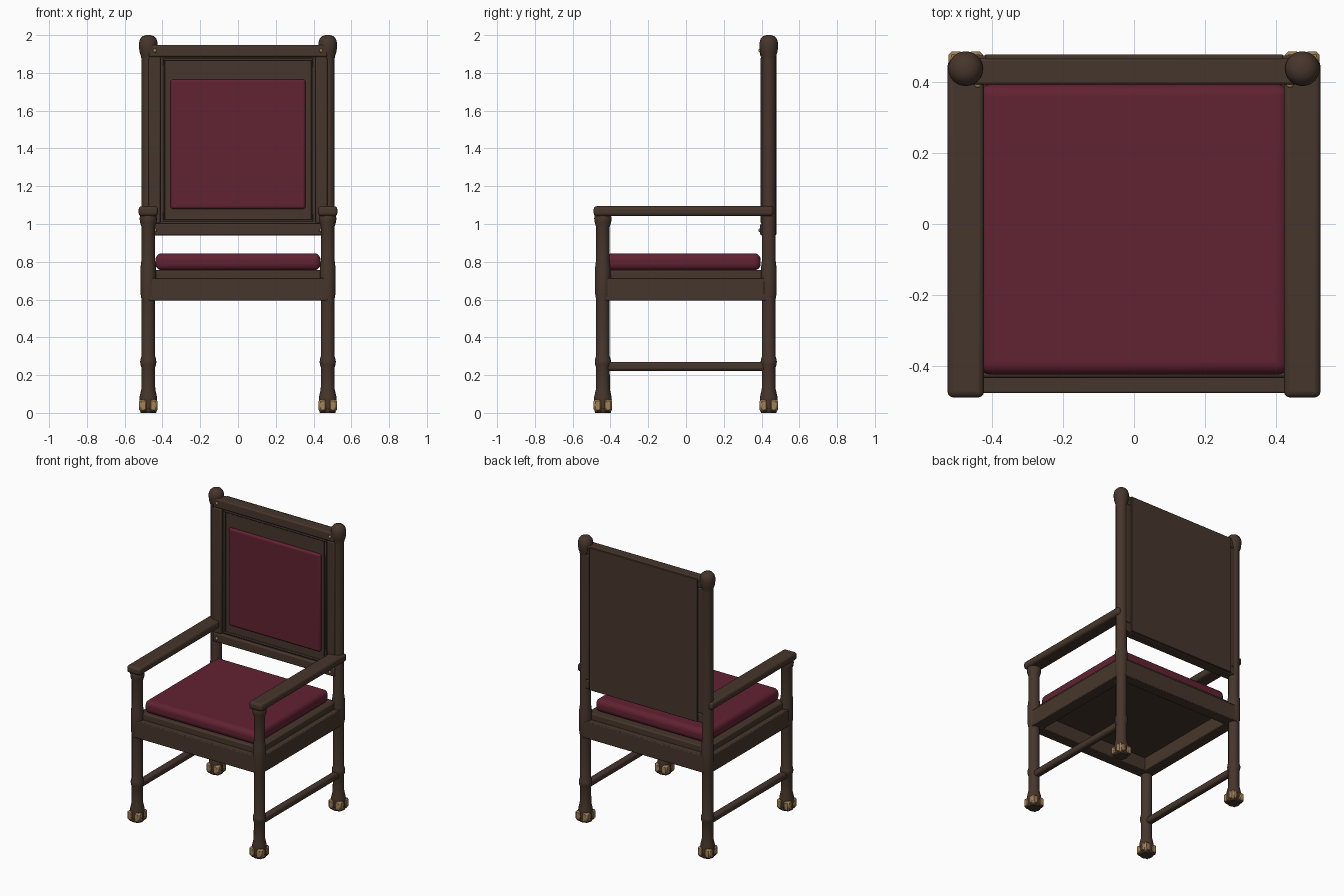
import bpy, bmesh, math
from mathutils import Matrix

if "Cube" in bpy.data.objects:
    bpy.data.objects.remove(bpy.data.objects["Cube"])


def material(name, rgb):
    m = bpy.data.materials.new(name)
    m.diffuse_color = (*rgb, 1)
    m.use_nodes = True
    m.node_tree.nodes["Principled BSDF"].inputs["Base Color"].default_value = m.diffuse_color
    return m


WOOD = material("dark_wood", (0.062, 0.037, 0.025))
CLOTH = material("red_cloth", (0.12, 0.016, 0.032))
BRASS = material("brass", (0.36, 0.22, 0.09))


def finish(name, bm, mat, bevel=0, segs=2):
    bmesh.ops.recalc_face_normals(bm, faces=bm.faces)
    me = bpy.data.meshes.new(name)
    bm.to_mesh(me)
    bm.free()
    ob = bpy.data.objects.new(name, me)
    bpy.context.collection.objects.link(ob)
    me.materials.append(mat)
    if bevel:
        mod = ob.modifiers.new("bevel", "BEVEL")
        mod.width, mod.segments = bevel, segs
    bpy.ops.object.select_all(action="DESELECT")
    ob.select_set(True)
    bpy.context.view_layer.objects.active = ob
    bpy.ops.object.shade_smooth_by_angle(angle=math.radians(40))
    return ob


def add_box(bm, x, y, z):
    size = [b - a for a, b in (x, y, z)]
    mid = [(a + b) / 2 for a, b in (x, y, z)]
    bmesh.ops.create_cube(bm, size=1, matrix=Matrix.Translation(mid) @ Matrix.Diagonal((*size, 1)))


def box(name, x, y, z, mat=WOOD, bevel=0.005, segs=2):
    bm = bmesh.new()
    add_box(bm, x, y, z)
    return finish(name, bm, mat, bevel, segs)


def lathe(name, profile, x, y, mat=WOOD, n=24):
    bm = bmesh.new()
    rings = []
    for r, z in profile:
        rings.append([bm.verts.new((x + r * math.cos(2 * math.pi * i / n),
                                    y + r * math.sin(2 * math.pi * i / n), z)) for i in range(n)])
    for a, b in zip(rings, rings[1:]):
        for i in range(n):
            bm.faces.new((a[i], a[(i + 1) % n], b[(i + 1) % n], b[i]))
    bm.faces.new(rings[0])
    bm.faces.new(rings[-1])
    return finish(name, bm, mat)


def border(name, hx, z0, z1, w, y0, y1, bevel):
    """Rectangular frame standing in the back plane."""
    bm = bmesh.new()
    for a in (z0, z1 - w):
        add_box(bm, (-hx, hx), (y0, y1), (a, a + w))
    for a in (-hx, hx - w):
        add_box(bm, (a, a + w), (y0 + 0.002, y1), (z0 + w, z1 - w))
    return finish(name, bm, WOOD, bevel)


# Turned legs and posts
lower = [(0.042, 0), (0.047, 0.07), (0.046, 0.085), (0.037, 0.125), (0.036, 0.24), (0.041, 0.255),
         (0.043, 0.27), (0.041, 0.285), (0.036, 0.30), (0.036, 0.60), (0.041, 0.63), (0.042, 0.71),
         (0.041, 0.77), (0.036, 0.81)]
front_top = [(0.036, 0.985), (0.044, 1.01), (0.046, 1.03), (0.042, 1.05)]
back_top = [(0.036, 1.87), (0.038, 1.885), (0.046, 1.91), (0.049, 1.935), (0.049, 1.96),
            (0.043, 1.98), (0.03, 1.994), (0.012, 2.0)]
PX, FY, BY = 0.475, -0.44, 0.438

for s, side in ((-1, "left"), (1, "right")):
    lathe(f"front_leg_{side}", lower + front_top, s * PX, FY)
    lathe(f"back_post_{side}", lower + back_top, s * PX, BY)

    # Armrest, side rail, side stretcher
    xs = lambda a, b: (min(s * a, s * b), max(s * a, s * b))
    box(f"armrest_{side}", xs(0.423, 0.526), (-0.489, 0.462), (1.042, 1.094), bevel=0.016, segs=3)
    box(f"side_rail_{side}", xs(0.425, 0.508), (FY, BY), (0.595, 0.713))
    box(f"stretcher_{side}", xs(0.452, 0.498), (FY, BY), (0.223, 0.27), bevel=0.015, segs=3)

    # Brass claw feet, four blocks around each leg
    for y, end in ((FY, "front"), (BY, "back")):
        bm = bmesh.new()
        for i in (-1, 1):
            for j in (-1, 1):
                cx, cy = s * PX + i * 0.0275, y + j * 0.0275
                add_box(bm, (cx - 0.021, cx + 0.021), (cy - 0.021, cy + 0.021), (0.008, 0.072))
        finish(f"brass_foot_{end}_{side}", bm, BRASS, 0.009, 1)
        box(f"foot_core_{end}_{side}", (s * PX - 0.045, s * PX + 0.045), (y - 0.045, y + 0.045),
            (0, 0.03), WOOD, 0.01, 1)

    # Brass studs on the back frame corners
    for z, end in ((0.967, "lower"), (1.918, "upper")):
        bm = bmesh.new()
        bmesh.ops.create_uvsphere(bm, u_segments=12, v_segments=8, radius=0.01,
                                  matrix=Matrix.Translation((s * 0.44, 0.393, z)))
        finish(f"stud_{end}_{side}", bm, BRASS)

# Seat
box("front_rail", (-PX, PX), (-0.477, -0.395), (0.595, 0.713))
box("back_rail", (-PX, PX), (0.395, 0.475), (0.595, 0.713))
box("seat_board", (-0.47, 0.47), (-0.434, 0.43), (0.69, 0.757), bevel=0.008)
box("seat_cushion", (-0.437, 0.437), (-0.425, 0.395), (0.755, 0.845), CLOTH, 0.034, 5)

# Back rest
border("back_frame", 0.473, 0.94, 1.948, 0.063, 0.393, 0.468, 0.008)
border("back_moulding", 0.398, 1.012, 1.878, 0.012, 0.402, 0.43, 0.004)
box("back_panel", (-0.42, 0.42), (0.416, 0.478), (0.943, 1.945), bevel=0.003)
box("back_cushion", (-0.357, 0.357), (0.398, 0.43), (1.08, 1.765), CLOTH, 0.014, 4)
